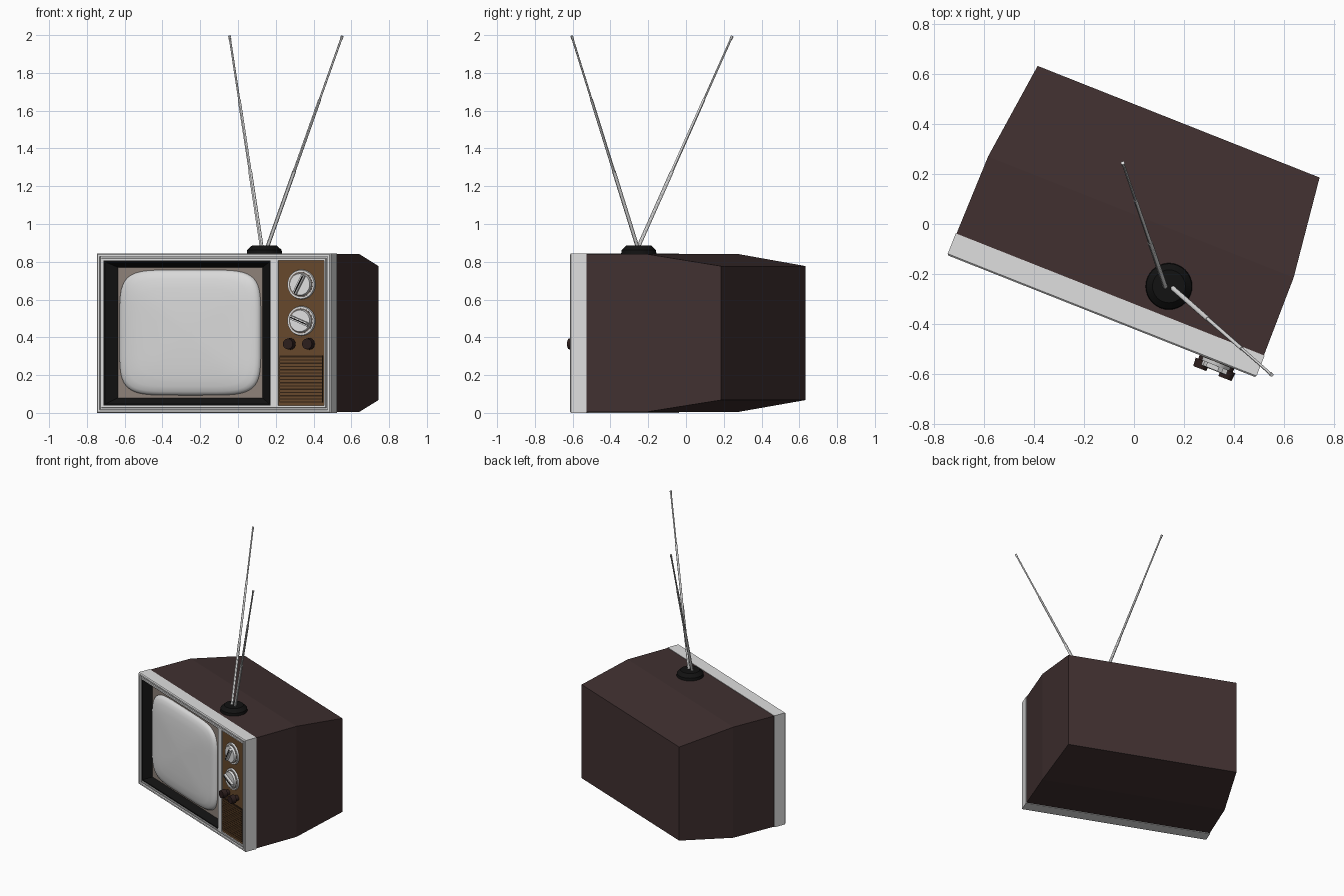
import bpy, bmesh, math
from mathutils import Matrix, Vector

if "Cube" in bpy.data.objects:
    bpy.data.objects.remove(bpy.data.objects["Cube"])

# The set is turned about z; body parts are built with the front at y = 0
BODY = Matrix.Translation((-0.13, -0.37, 0)) @ Matrix.Rotation(math.radians(-21.6), 4, 'Z')
WORLD = Matrix.Identity(4)


def mat(name, r, g, b):
    m = bpy.data.materials.new(name)
    m.diffuse_color = (r, g, b, 1)
    m.use_nodes = True
    m.node_tree.nodes["Principled BSDF"].inputs["Base Color"].default_value = m.diffuse_color
    return m


BROWN = mat("cabinet brown", 0.052, 0.030, 0.030)
SILVER = mat("silver", 0.74, 0.74, 0.74)
GLASS = mat("screen grey", 0.70, 0.70, 0.70)
BLACK = mat("black", 0.006, 0.006, 0.006)
TAUPE = mat("screen surround taupe", 0.27, 0.225, 0.195)
WOOD = mat("wood", 0.135, 0.066, 0.025)
GROOVE = mat("dark wood", 0.03, 0.015, 0.007)
KNOB = mat("knob brown", 0.025, 0.013, 0.012)


def finish(name, bm, mats, frame, smooth=None):
    me = bpy.data.meshes.new(name)
    bm.to_mesh(me)
    bm.free()
    for m in mats:
        me.materials.append(m)
    ob = bpy.data.objects.new(name, me)
    bpy.context.collection.objects.link(ob)
    ob.matrix_world = frame
    if smooth:
        bpy.ops.object.select_all(action='DESELECT')
        ob.select_set(True)
        bpy.context.view_layer.objects.active = ob
        bpy.ops.object.shade_smooth_by_angle(angle=math.radians(smooth))
    return ob


def rect(x0, x1, z0, z1, y, inset=0):
    x0, x1, z0, z1 = x0 + inset, x1 - inset, z0 + inset, z1 - inset
    return [(x0, y, z0), (x1, y, z0), (x1, y, z1), (x0, y, z1)]


def loft(name, loops, mats, start=False, end=False, smooth=None):
    """Skin loops running from the back/outside to the front/inside."""
    bm = bmesh.new()
    rings = [[bm.verts.new(p) for p in lp] for lp in loops]
    n = len(rings[0])
    for a, b in zip(rings, rings[1:]):
        for i in range(n):
            j = (i + 1) % n
            bm.faces.new((a[i], a[j], b[j], b[i]))
    if start:
        bm.faces.new(rings[0][::-1])
    if end:
        bm.faces.new(rings[-1]).material_index = len(mats) - 1
    return finish(name, bm, mats, BODY, smooth)


def box(name, x0, x1, y0, y1, z0, z1, m):
    return loft(name, [rect(x0, x1, z0, z1, y1), rect(x0, x1, z0, z1, y0)], [m], True, True)


def rod(name, sections, m, frame=WORLD, sides=12):
    """Stacked cones: sections of (p0, p1, r0, r1)."""
    bm = bmesh.new()
    for p0, p1, r0, r1 in sections:
        p0, p1 = Vector(p0), Vector(p1)
        d = p1 - p0
        rot = d.to_track_quat('Z', 'Y').to_matrix().to_4x4()
        bmesh.ops.create_cone(bm, cap_ends=True, segments=sides, radius1=r0, radius2=r1,
                              depth=d.length, matrix=Matrix.Translation((p0 + p1) / 2) @ rot)
    return finish(name, bm, [m], frame, 30)


# Cabinet, tapering towards the back
loft("cabinet", [rect(-0.608, 0.608, 0.068, 0.777, 0.839),
                 rect(-0.659, 0.659, 0.004, 0.842, 0.428),
                 rect(-0.663, 0.663, 0.004, 0.842, 0.08)], [BROWN], True, True)

# Silver front frame with a stepped lip
F = (-0.666, 0.666, 0.0, 0.845)
steps = [(0.03, 0.094), (0, 0.094), (0, 0.006), (0.006, 0), (0.016, 0), (0.018, 0.01),
         (0.026, 0.01), (0.028, 0.003), (0.038, 0.003), (0.040, 0.07)]
loft("front_frame", [rect(*F, y, i) for i, y in steps], [SILVER])
box("frame_divider", 0.323, 0.366, 0.003, 0.07, 0.036, 0.809, SILVER)

# Black sloping mask around the screen, with the flat surround at its bottom
loft("screen_mask", [rect(-0.63, 0.325, 0.038, 0.807, 0.008),
                     rect(-0.622, 0.317, 0.046, 0.80, 0.008),
                     rect(-0.562, 0.259, 0.08, 0.77, 0.05)], [BLACK, TAUPE], end=True)


# Bulging picture tube
def tube_loop(s, y, n=72, e=2 / 5.5):
    pts = []
    for k in range(n):
        c, q = math.cos(2 * math.pi * k / n), math.sin(2 * math.pi * k / n)
        pts.append((-0.1515 + s * 0.402 * math.copysign(abs(c) ** e, c), y,
                    0.425 + s * 0.332 * math.copysign(abs(q) ** e, q)))
    return pts


bulge = [(1, 0.051), (0.995, 0.042), (0.975, 0.032), (0.94, 0.024), (0.86, 0.015),
         (0.7, 0.008), (0.5, 0.004), (0.25, 0.001), (0.05, 0)]
loft("screen", [tube_loop(s, y) for s, y in bulge], [GLASS], end=True, smooth=60)

# Wood control panel and speaker grille
box("control_panel", 0.366, 0.628, 0.012, 0.07, 0.036, 0.809, WOOD)
box("grille_back", 0.372, 0.618, 0.008, 0.013, 0.055, 0.305, GROOVE)
for i in range(14):
    z = 0.060 + i * 0.0172
    box(f"grille_slat_{i + 1}", 0.374, 0.616, 0.002, 0.009, z, z + 0.0105, WOOD)

# Two tuning dials with pointer bars
for name, z, tilt in (("upper_dial", 0.68, 62), ("lower_dial", 0.487, -22)):
    c = (0.497, z)
    rod(name, [((*c[:1], 0.013, z), (c[0], 0.0, z), 0.079, 0.076),
               ((c[0], 0.0, z), (c[0], -0.016, z), 0.062, 0.057)], SILVER, BODY, 40)
    rod(name + "_ring", [((c[0], 0.001, z), (c[0], -0.002, z), 0.067, 0.067)], TAUPE, BODY, 40)
    bar = box(name + "_pointer", -0.054, 0.054, -0.034, -0.014, -0.010, 0.010, SILVER)
    turn = Matrix.Rotation(math.radians(-tilt), 4, 'Y')
    bar.matrix_world = BODY @ Matrix.Translation((c[0], 0, z)) @ turn
    line = box(name + "_pointer_line", -0.05, 0.05, -0.036, -0.033, -0.003, 0.003, BLACK)
    line.matrix_world = bar.matrix_world

# Two small knobs
for side, x in (("left", 0.443), ("right", 0.552)):
    rod(side + "_knob", [((x, 0.013, 0.365), (x, -0.02, 0.365), 0.020, 0.020),
                         ((x, -0.015, 0.365), (x, -0.05, 0.365), 0.031, 0.028)], KNOB, BODY, 24)

# Antenna base
A = (0.14, -0.25)
rod("antenna_base", [((*A, 0.838), (*A, 0.862), 0.094, 0.091),
                     ((*A, 0.862), (*A, 0.886), 0.091, 0.066)], BLACK, sides=32)

# Telescopic antenna rods, each in three sections with a small tip
for name, foot, tip in (("left_antenna", (0.126, -0.254, 0.875), (-0.045, 0.245, 1.995)),
                        ("right_antenna", (0.154, -0.256, 0.875), (0.552, -0.605, 1.995))):
    p, q = Vector(foot), Vector(tip)
    cuts = [(0, 0.36, 0.0100), (0.36, 0.7, 0.0078), (0.7, 0.99, 0.0056), (0.985, 1, 0.0075)]
    rod(name, [(p.lerp(q, a), p.lerp(q, b), r, r) for a, b, r in cuts], SILVER)
